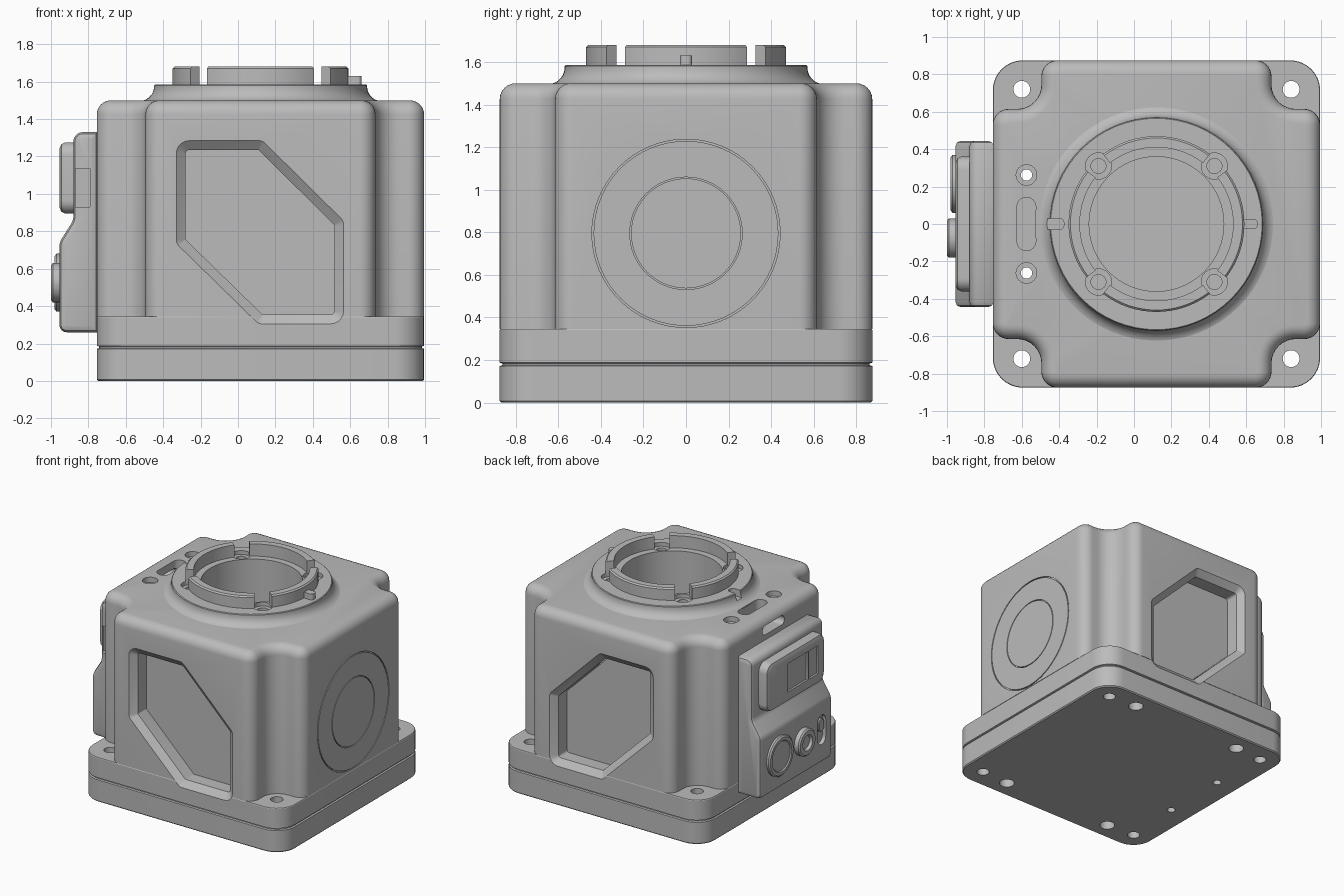
import bpy
import bmesh
from math import sin, cos, pi, tan, radians
from mathutils import Vector

if "Cube" in bpy.data.objects:
    bpy.data.objects.remove(bpy.data.objects["Cube"])

CX = 0.12  # centre of the housing
metal = bpy.data.materials.new("satin grey metal")
metal.use_nodes = True
GREY = (0.5, 0.5, 0.5, 1)
metal.diffuse_color = GREY
metal.node_tree.nodes["Principled BSDF"].inputs["Base Color"].default_value = GREY


def rounded(poly, d=0.0, seg=8):
    """Inset a CCW outline of (u, v, radius) by d and round its corners."""
    pts, n = [], len(poly)
    for i in range(n):
        a, p, b = (Vector(poly[k % n][:2]) for k in (i - 1, i, i + 1))
        e, f = (p - a).normalized(), (b - p).normalized()
        m, k = Vector((-e.y, e.x)), Vector((-f.y, f.x))
        p = p + (m + k) * d / (1 + m.dot(k))
        turn = e.cross(f)
        side = 1 if turn > 0 else -1
        r = max(poly[i][2] - side * d, 0.001)
        ang = e.angle(f)
        start = p - e * r * tan(ang / 2)
        for j in range(seg + 1):
            t = ang * j / seg
            pts.append(start + e * r * sin(t) + m * side * r * (1 - cos(t)))
    return pts


def box(cu, cv, hu, hv, r=0.001):
    return [(cu + s * hu, cv + t * hv, r) for s, t in ((-1, -1), (1, -1), (1, 1), (-1, 1))]


def disc(cu, cv, r):
    return box(cu, cv, r, r, r)


def prism(name, poly, levels, axis="z", seg=8):
    """Loft an outline through (height, inset) levels along an axis."""
    place = {"z": lambda u, v, w: (u, v, w), "y": lambda u, v, w: (u, w, v),
             "x": lambda u, v, w: (w, u, v)}[axis]
    bm = bmesh.new()
    loops = [[bm.verts.new(place(q.x, q.y, w)) for q in rounded(poly, d, seg)] for w, d in levels]
    for lo, hi in zip(loops, loops[1:]):
        for i in range(len(lo)):
            bm.faces.new((lo[i - 1], lo[i], hi[i], hi[i - 1]))
    bm.faces.new(loops[0])
    bm.faces.new(loops[-1])
    return finish(name, bm)


def finish(name, bm):
    bmesh.ops.remove_doubles(bm, verts=bm.verts, dist=0.0002)
    bmesh.ops.recalc_face_normals(bm, faces=bm.faces)
    mesh = bpy.data.meshes.new(name)
    bm.to_mesh(mesh)
    bm.free()
    mesh.materials.append(metal)
    obj = bpy.data.objects.new(name, mesh)
    bpy.context.collection.objects.link(obj)
    return obj


def cut(targets, poly, levels, axis="z", seg=8):
    """Subtract a lofted outline from each target."""
    tool = prism("cutter", poly, levels, axis, seg)
    for obj in targets:
        mod = obj.modifiers.new("cut", "BOOLEAN")
        mod.operation, mod.solver, mod.object = "DIFFERENCE", "EXACT", tool
        with bpy.context.temp_override(object=obj, active_object=obj):
            bpy.ops.object.modifier_apply(modifier=mod.name)
    bpy.data.objects.remove(tool)


def arc_block(name, ri, ro, z0, z1, mid, half, n=16):
    """A curved wall segment around the housing axis."""
    bm = bmesh.new()
    rows = []
    for i in range(n + 1):
        a = mid + half * (2 * i / n - 1)
        rows.append([bm.verts.new((CX + r * cos(a), r * sin(a), z)) for r, z in
                     ((ri, z0), (ro, z0), (ro, z1 - 0.01), (ro - 0.01, z1), (ri, z1))])
    for a, b in zip(rows, rows[1:]):
        for i in range(5):
            bm.faces.new((a[i - 1], a[i], b[i], b[i - 1]))
    bm.faces.new(rows[0])
    bm.faces.new(rows[-1])
    return finish(name, bm)


# Base plate and flange, parted by a shallow seam
base = prism("base_flange", box(CX, 0, 0.875, 0.875, 0.16),
             [(0, 0.008), (0.008, 0), (0.172, 0), (0.176, 0.012), (0.184, 0.012),
              (0.188, 0), (0.34, 0), (0.345, 0.003)])

# Housing with notched corners and a rounded top edge
H, N = 0.875, 0.615
outline = []
for k in range(4):
    c, s = round(cos(k * pi / 2)), round(sin(k * pi / 2))
    for u, v, r in ((H, -N, 0.085), (H, N, 0.085), (N, N, 0.13)):
        outline.append((CX + u * c - v * s, u * s + v * c, r))
B = 0.075
body = prism("housing", outline, [(0.345, 0)] + [
    (1.5 - B + B * sin(t * pi / 12), B * (1 - cos(t * pi / 12))) for t in range(7)])

# Top collar with a hollow fillet at its foot
F = 0.08
collar = prism("collar", disc(CX, 0, 0.65), [
    (1.575 - F * cos(t * pi / 12), F * sin(t * pi / 12)) for t in range(7)]
    + [(1.58, F), (1.585, F + 0.005)], seg=16)
cut([collar, body], disc(CX, 0, 0.36), [(0.95, 0), (1.7, 0)], seg=16)

# Mount ring segments, screw seats, locating pin and notch
for k in range(4):
    arc_block("mount_ring_segment", 0.41, 0.47, 1.58, 1.68, k * pi / 2, radians(37.4))
for s in (-1, 1):
    for t in (-1, 1):
        cut([collar], disc(CX + s * 0.31, t * 0.31, 0.07), [(1.555, 0), (1.7, 0)])
        cut([collar, body], disc(CX + s * 0.31, t * 0.31, 0.04), [(1.4, 0), (1.7, 0)])
prism("locating_pin", box(0.62, 0, 0.04, 0.028, 0.02), [(1.58, 0), (1.63, 0)])
cut([collar], box(-0.43, 0, 0.055, 0.03, 0.025), [(1.53, 0), (1.7, 0)])

# Six-sided recesses on the front and back
window = [(-0.33, 0.305 + 0.43, 0.05), (0.11, 0.305, 0.05), (0.565, 0.305, 0.07),
          (0.565, 0.855, 0.05), (0.13, 1.285, 0.05), (-0.33, 1.285, 0.07)]
for s in (-1, 1):
    cut([body, base], window, [(s * 0.895, 0), (s * 0.875, 0), (s * 0.835, 0.05), (s * 0.73, 0.05)],
        "y", 5)

# Flush round covers on the side, outlined by fine grooves
FACE = CX + H
cut([body], disc(0, 0.795, 0.442), [(FACE - 0.012, 0), (FACE + 0.05, 0)], "x", 16)
cover = prism("outer_cover", disc(0, 0.795, 0.434), [(FACE - 0.012, 0), (FACE, 0)], "x", 16)
cut([cover], disc(0, 0.795, 0.264), [(FACE - 0.05, 0), (FACE + 0.05, 0)], "x", 16)
prism("inner_cover", disc(0, 0.795, 0.258), [(FACE - 0.012, 0), (FACE, 0)], "x", 16)

# Flange bolt holes, underside sockets, strap holes and slots
for s in (-1, 1):
    for t in (-1, 1):
        cut([base], disc(CX + s * 0.72, t * 0.72, 0.045), [(-0.1, 0), (0.5, 0)])
        cut([base], disc(CX + s * 0.48, t * 0.735, 0.055), [(-0.1, 0), (0.12, 0)])
    cut([body, base], disc(-0.575, s * 0.262, 0.03), [(-0.1, 0), (1.6, 0)])
    cut([body], disc(-0.575, s * 0.262, 0.055), [(1.46, 0), (1.6, 0)])
cut([body], box(-0.575, 0, 0.05, 0.143, 0.05), [(1.37, 0), (1.6, 0)])
cut([body], box(0, 1.405, 0.135, 0.035, 0.035), [(-0.8, 0), (-0.55, 0)], "x")

# Control panel on the other side, with a sloped waist
profile = [(-0.75, 0.26, 0.001), (-0.75, 1.33, 0.001), (-0.88, 1.33, 0.05),
           (-0.88, 0.86, 0.08), (-0.955, 0.74, 0.08), (-0.955, 0.26, 0.04)]
E = 0.03
panel = prism("control_panel", profile, [
    (-0.445, E), (-0.436, E * 0.3), (-0.415, 0), (0.415, 0), (0.436, E * 0.3), (0.445, E)], "y")
cut([panel], box(-0.83, 1.032, 0.04, 0.103), [(-0.5, 0), (-0.41, 0)], "y")

# Display hood with an inset screen and a side window
hood = prism("display_hood", box(0, 1.085, 0.36, 0.19, 0.07),
             [(-0.87, 0), (-0.925, 0), (-0.945, 0.01), (-0.955, 0.035)], "x")
cut([hood], box(-0.015, 1.09, 0.125, 0.11), [(-0.94, 0), (-1, 0)], "x")
cut([hood], box(-0.21, 1.09, 0.055, 0.11), [(-0.94, 0), (-1, 0)], "x")

# Power button, dial and slide switch
prism("power_button", disc(0.215, 0.525, 0.155),
      [(-0.94, 0), (-0.97, 0), (-0.98, 0.012), (-0.98, 0.035), (-0.972, 0.043)], "x")
prism("dial_button", disc(-0.075, 0.525, 0.105),
      [(-0.94, 0), (-0.99, 0), (-1.0, 0.012), (-1.0, 0.045), (-0.98, 0.055)], "x")
cut([panel], box(-0.31, 0.525, 0.05, 0.115, 0.05), [(-0.925, 0), (-1, 0)], "x")
prism("slide_switch", box(-0.31, 0.56, 0.035, 0.05, 0.035), [(-0.91, 0), (-0.95, 0), (-0.955, 0.006)], "x")

# Smooth curved faces, keep hard edges crisp
for obj in bpy.context.scene.objects:
    if obj.type == "MESH":
        obj.select_set(True)
        bpy.context.view_layer.objects.active = obj
bpy.ops.object.shade_smooth_by_angle(angle=radians(30))
